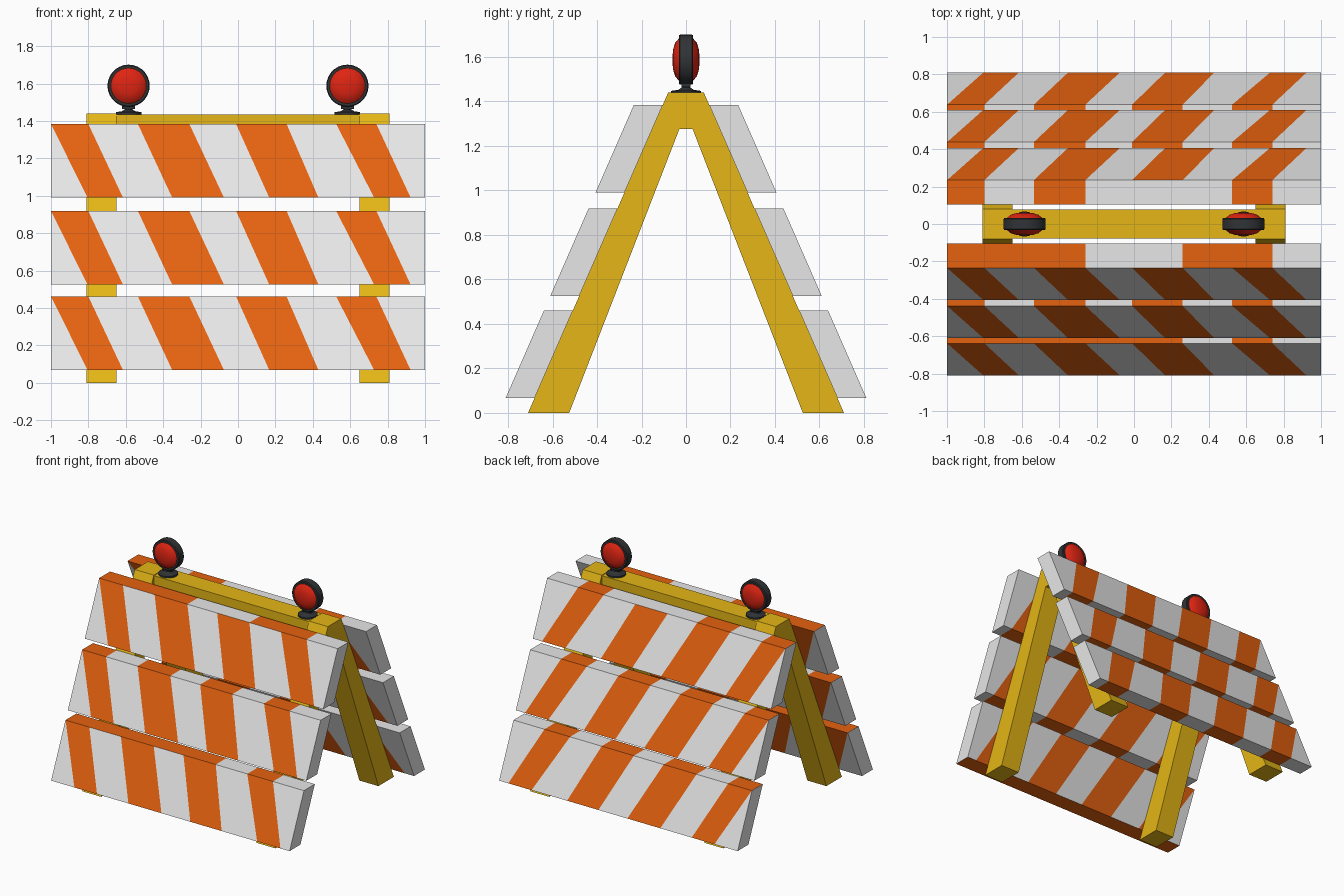
import bpy, bmesh, math

if "Cube" in bpy.data.objects:
    bpy.data.objects.remove(bpy.data.objects["Cube"])


def mat(name, rgb):
    m = bpy.data.materials.new(name)
    m.diffuse_color = (*rgb, 1)
    m.use_nodes = True
    m.node_tree.nodes["Principled BSDF"].inputs["Base Color"].default_value = m.diffuse_color
    return m


YELLOW = mat("yellow", (0.78, 0.47, 0.008))
WHITE = mat("white", (0.80, 0.80, 0.80))
ORANGE = mat("orange", (0.79, 0.122, 0.005))
RED = mat("red", (0.74, 0.018, 0.006))
DARK = mat("dark grey", (0.030, 0.033, 0.036))


def finish(bm, name, mats, smooth=False):
    bmesh.ops.recalc_face_normals(bm, faces=bm.faces[:])
    me = bpy.data.meshes.new(name)
    bm.to_mesh(me)
    bm.free()
    for m in mats:
        me.materials.append(m)
    ob = bpy.data.objects.new(name, me)
    bpy.context.collection.objects.link(ob)
    if smooth:
        bpy.ops.object.select_all(action='DESELECT')
        ob.select_set(True)
        bpy.context.view_layer.objects.active = ob
        bpy.ops.object.shade_smooth_by_angle(angle=math.radians(35))
    return ob


def extrude_x(name, profile, x0, x1, m):
    """Prism along x from a (y, z) profile."""
    bm = bmesh.new()
    a = [bm.verts.new((x0, y, z)) for y, z in profile]
    b = [bm.verts.new((x1, y, z)) for y, z in profile]
    bm.faces.new(a)
    bm.faces.new(b)
    for i in range(len(a)):
        j = (i + 1) % len(a)
        bm.faces.new((a[i], a[j], b[j], b[i]))
    return finish(bm, name, [m])


def lathe(name, profile, place, m, n=28):
    """Closed solid of revolution; profile is (radius, along-axis) pairs."""
    bm = bmesh.new()
    rings = []
    for r, h in profile:
        rings.append([bm.verts.new(place(r * math.cos(2 * math.pi * k / n),
                                         r * math.sin(2 * math.pi * k / n), h))
                      for k in range(n)])
    for a, b in zip(rings, rings[1:]):
        for k in range(n):
            j = (k + 1) % n
            bm.faces.new((a[k], a[j], b[j], b[k]))
    bm.faces.new(rings[0])
    bm.faces.new(rings[-1])
    return finish(bm, name, [m], True)


# A-frames and the bar joining them
half = [(0.03, 1.275), (0.525, 0), (0.71, 0), (0.08, 1.44)]
frame = half + [(-y, z) for y, z in reversed(half)]
for side, s in (("left", -1), ("right", 1)):
    extrude_x(side + "_a_frame", frame, s * 0.65, s * 0.81, YELLOW)
extrude_x("top_bar", [(-0.078, 1.31), (0.078, 1.31), (0.078, 1.435), (-0.078, 1.435)],
          -0.65, 0.65, YELLOW)

# Striped boards: slanted columns, alternately white and orange
TOP_X = [-1, -0.999, -0.80, -0.535, -0.26, -0.01, 0.26, 0.525, 0.74, 1]
BOT_X = [-1, -0.805, -0.615, -0.352, -0.075, 0.167, 0.43, 0.728, 0.923, 1]
REGULAR = "WOWOWOWOW"


def board(name, s, z0, z1, top=REGULAR, bottom=REGULAR):
    bm = bmesh.new()
    inner = lambda z: 0.71 - 0.4375 * z
    cols = []
    for xt, xb in zip(TOP_X, BOT_X):
        cols.append([bm.verts.new((x, s * (inner(z) + d), z)) for x, z, d in
                     ((xt, z1, 0), (xt, z1, 0.13), (xb, z0, 0.13), (xb, z0, 0))])
    for i, (a, b) in enumerate(zip(cols, cols[1:])):
        # top edge, outer face, bottom edge, inner face
        for k, pattern in enumerate((top, REGULAR, bottom, REGULAR)):
            j = (k + 1) % 4
            f = bm.faces.new((a[k], a[j], b[j], b[k]))
            f.material_index = int(pattern[i] == "O")
    bm.faces.new(cols[0])
    bm.faces.new(cols[-1])
    finish(bm, name, [WHITE, ORANGE])


board("front_upper_board", -1, 0.99, 1.383, top="WOOOWWOOW")
board("front_middle_board", -1, 0.525, 0.918)
board("front_lower_board", -1, 0.068, 0.461, top="WOOOOOWOW", bottom="OOOOOOOOO")
board("back_upper_board", 1, 0.99, 1.383, top="WOWOWWWOW")
board("back_middle_board", 1, 0.525, 0.918)
board("back_lower_board", 1, 0.068, 0.461)

# Warning lamps
LAMP_Z = 1.588
for side, x in (("left", -0.585), ("right", 0.585)):
    facing = lambda u, v, h, x=x: (x + u, h, LAMP_Z + v)
    upright = lambda u, v, h, x=x: (x + u, v, h)
    lathe(side + "_lamp_ring", [(0.098, -0.032), (0.108, -0.032), (0.113, -0.026),
                                (0.113, 0.026), (0.108, 0.032), (0.098, 0.032)],
          facing, DARK)
    dome = [(0.012, 0.061), (0.045, 0.058), (0.075, 0.049), (0.097, 0.03)]
    lathe(side + "_lamp_lens", [(r, -h) for r, h in dome] + dome[::-1], facing, RED)
    lathe(side + "_lamp_base", [(0.068, 1.435), (0.068, 1.447), (0.035, 1.452),
                                (0.02, 1.462), (0.02, 1.485)], upright, DARK, 16)
    extrude_x(side + "_lamp_bracket", [(-0.02, 1.465), (0.02, 1.465), (0.02, 1.485), (-0.02, 1.485)],
              x - 0.034, x + 0.034, DARK)
